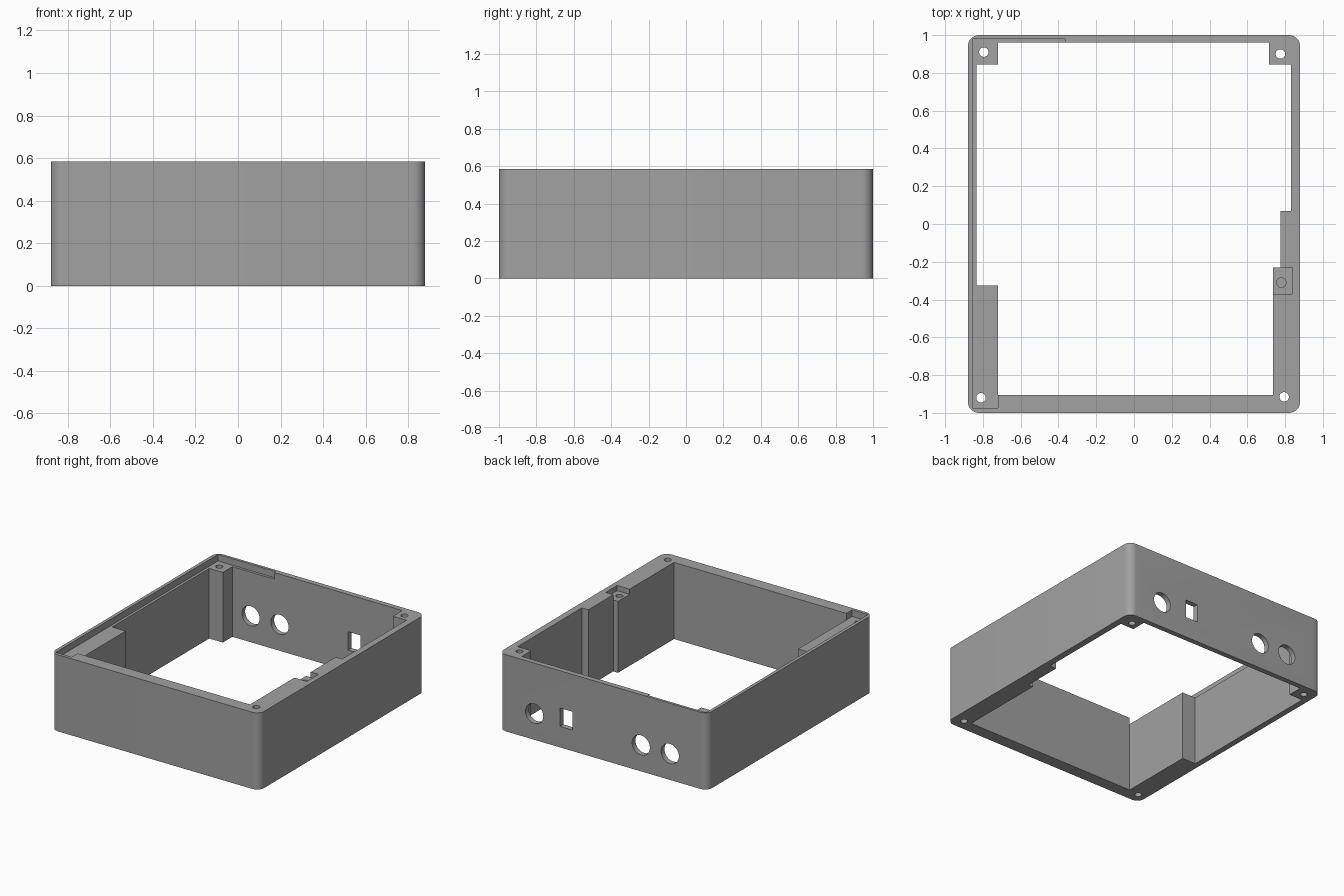
import bpy, bmesh, math
from mathutils import Matrix

if "Cube" in bpy.data.objects:
    bpy.data.objects.remove(bpy.data.objects["Cube"], do_unlink=True)

HEIGHT, RIM = 0.585, 0.05

grey = bpy.data.materials.new("plain grey")
grey.use_nodes = True
grey.diffuse_color = (0.36, 0.36, 0.36, 1)
grey.node_tree.nodes["Principled BSDF"].inputs["Base Color"].default_value = grey.diffuse_color


def make_object(name, bm):
    bmesh.ops.recalc_face_normals(bm, faces=bm.faces)
    mesh = bpy.data.meshes.new(name)
    bm.to_mesh(mesh)
    bm.free()
    mesh.materials.append(grey)
    obj = bpy.data.objects.new(name, mesh)
    bpy.context.collection.objects.link(obj)
    return obj


def prism(name, outline, low, high):
    bm = bmesh.new()
    face = bm.faces.new([bm.verts.new((x, y, low)) for x, y in outline])
    top = bmesh.ops.extrude_face_region(bm, geom=[face])["geom"]
    verts = [v for v in top if isinstance(v, bmesh.types.BMVert)]
    bmesh.ops.translate(bm, verts=verts, vec=(0, 0, high - low))
    return make_object(name, bm)


def cylinder(name, centre, radius, depth, axis="Z"):
    bm = bmesh.new()
    turn = Matrix.Rotation(math.pi / 2, 4, "X") if axis == "Y" else Matrix()
    bmesh.ops.create_cone(bm, cap_ends=True, segments=40, radius1=radius, radius2=radius,
                          depth=depth, matrix=Matrix.Translation(centre) @ turn)
    return make_object(name, bm)


def rectangle(x0, x1, y0, y1):
    return [(x0, y0), (x1, y0), (x1, y1), (x0, y1)]


def cut(target, cutter):
    cutter.hide_render = True
    mod = target.modifiers.new("cut", "BOOLEAN")
    mod.operation, mod.solver, mod.object = "DIFFERENCE", "EXACT", cutter
    bpy.context.view_layer.objects.active = target
    bpy.ops.object.modifier_apply(modifier=mod.name)
    bpy.data.objects.remove(cutter, do_unlink=True)


# Outer block with rounded upright corners
radius = 0.06
outline = []
for i, (sx, sy) in enumerate([(1, 1), (-1, 1), (-1, -1), (1, -1)]):
    for step in range(11):
        a = math.pi / 2 * (i + step / 10)
        outline.append((sx * (0.88 - radius) + radius * math.cos(a),
                        sy * (1 - radius) + radius * math.sin(a)))
case = prism("enclosure_frame", outline, 0, HEIGHT)

# Shallow lid ledge along one side and part of the back
ledge = [(-0.855, -0.975), (-0.72, -0.975), (-0.72, -0.905), (-0.6, -0.8),
         (-0.6, 0.9), (-0.365, 0.94), (-0.365, 0.98), (-0.855, 0.98)]
cut(case, prism("ledge_cutter", ledge, HEIGHT - RIM, 1))

# Sunken pad with a blind screw hole
cut(case, prism("pad_cutter", rectangle(0.7, 0.84, -0.37, -0.23), HEIGHT - 0.04, 1))
cut(case, cylinder("pad_hole_cutter", (0.78, -0.31, HEIGHT), 0.025, 0.5))

# Inner opening, leaving corner posts and thick wall sections
opening = [(-0.72, -0.905), (0.735, -0.905), (0.735, -0.23), (0.775, -0.23),
           (0.775, 0.07), (0.83, 0.07), (0.83, 0.845), (0.715, 0.845),
           (0.715, 0.96), (-0.72, 0.96), (-0.72, 0.845), (-0.835, 0.845),
           (-0.835, -0.325), (-0.72, -0.325)]
cut(case, prism("opening_cutter", opening, -0.5, 1))

# Screw holes through the corners
for x, y in [(-0.795, 0.91), (0.775, 0.9), (-0.81, -0.92), (0.795, -0.915)]:
    cut(case, cylinder("screw_hole_cutter", (x, y, 0.3), 0.025, 2))

# Round sockets and a square socket in the back wall
for x in (0.58, -0.32, -0.565):
    cut(case, cylinder("socket_cutter", (x, 1, 0.2), 0.075, 0.3, "Y"))
cut(case, prism("square_socket_cutter", rectangle(0.257, 0.363, 0.9, 1.1), 0.16, 0.3))

# Smooth rounded corners, sharp edges elsewhere
for obj in bpy.context.selected_objects:
    obj.select_set(False)
case.select_set(True)
bpy.context.view_layer.objects.active = case
bpy.ops.object.shade_smooth_by_angle(angle=math.radians(30))
